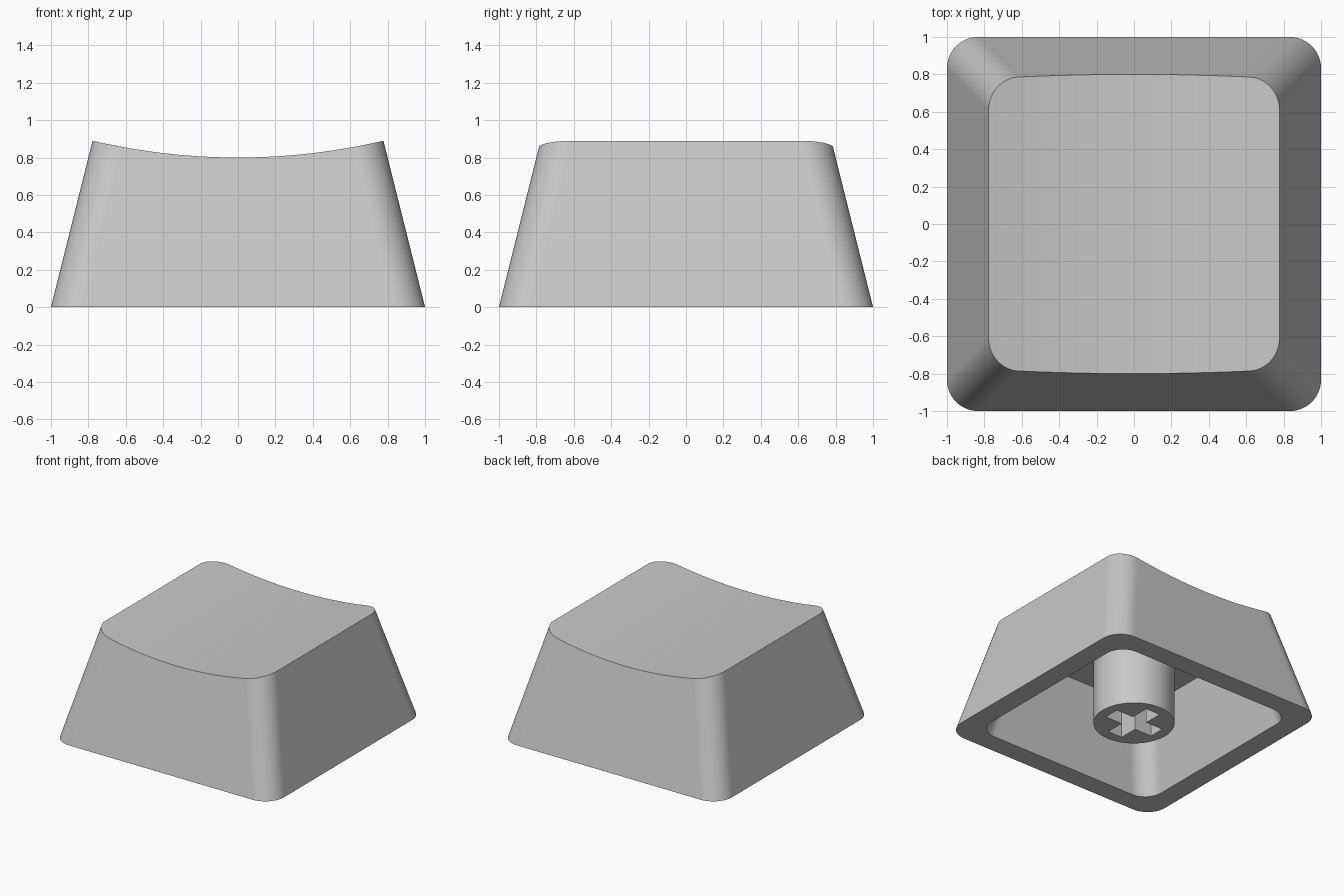
import bpy, bmesh
from math import sin, cos, pi, sqrt

TAPER = 0.25        # inward lean of all walls per unit of height
DISH_LOW = 0.80     # lowest height of the scooped top
DISH_R = 3.42       # radius of the scoop
CEILING = 0.667     # height of the hollow inside
ARC, SPAN = 12, 24  # segments per corner and per straight front edge

cube = bpy.data.objects.get("Cube")
if cube:
    bpy.data.objects.remove(cube, do_unlink=True)

grey = bpy.data.materials.new("light_grey_plastic")
grey.use_nodes = True
grey.diffuse_color = (0.58, 0.58, 0.58, 1)
bsdf = next(n for n in grey.node_tree.nodes if n.type == 'BSDF_PRINCIPLED')
bsdf.inputs["Base Color"].default_value = grey.diffuse_color
bsdf.inputs["Roughness"].default_value = 0.6


def finish(bm, name):
    """Turn a bmesh into a smooth object with sharp edges kept."""
    bmesh.ops.recalc_face_normals(bm, faces=bm.faces)
    mesh = bpy.data.meshes.new(name)
    bm.to_mesh(mesh)
    bm.free()
    mesh.materials.append(grey)
    obj = bpy.data.objects.new(name, mesh)
    bpy.context.collection.objects.link(obj)
    bpy.ops.object.select_all(action='DESELECT')
    obj.select_set(True)
    bpy.context.view_layer.objects.active = obj
    bpy.ops.object.shade_smooth_by_angle(angle=pi / 6)
    weighted = obj.modifiers.new("even_shading", 'WEIGHTED_NORMAL')
    weighted.keep_sharp = True
    return obj


def flat(height):
    return lambda x: height


def dish(x):
    return DISH_LOW + DISH_R - sqrt(DISH_R ** 2 - x * x)


def ring_points(half, r, height):
    """Rounded square, leaning inward, whose height may vary with x."""
    # Each step is (corner centre factor, direction angle)
    steps = [(-1, pi + pi / 2 * i / ARC) for i in range(ARC + 1)]
    steps += [(2 * i / SPAN - 1, 1.5 * pi) for i in range(1, SPAN)]
    steps += [(1, 1.5 * pi + pi / 2 * i / ARC) for i in range(ARC + 1)]
    front = []
    for t, a in steps:
        z = height(0)
        for _ in range(12):
            c = half - TAPER * z - r
            x, y = t * c + r * cos(a), -c + r * sin(a)
            z = height(x)
        front.append((x, y, z))
    back = [(x, -y, z) for x, y, z in reversed(front)]
    return front + back


def bridge(bm, a, b):
    for i in range(len(a)):
        j = (i + 1) % len(a)
        bm.faces.new((a[i], a[j], b[j], b[i]))


def cover(bm, ring):
    """Close a ring with strips running front to back."""
    n = len(ring)
    for i in range(n // 2 - 1):
        bm.faces.new((ring[i], ring[i + 1], ring[n - 2 - i], ring[n - 1 - i]))


# Hollow cap: scooped top, outer walls, bottom rim, inner walls, ceiling
bm = bmesh.new()
rings = [[bm.verts.new(p) for p in ring_points(*spec)] for spec in (
    (1.0, 0.167, dish),
    (1.0, 0.167, flat(0)),
    (0.833, 0.155, flat(0)),
    (0.833, 0.155, flat(CEILING)),
)]
for upper, lower in zip(rings, rings[1:]):
    bridge(bm, upper, lower)
cover(bm, rings[0])
cover(bm, rings[-1])
finish(bm, "hollow_cap")

# Round stem under the ceiling with a cross-shaped socket
STEM_R, ARM, SLOT = 0.306, 0.222, 0.065
circle = [(STEM_R * cos(2 * pi * i / 64), STEM_R * sin(2 * pi * i / 64))
          for i in range(64)]
cross = []
for k in range(4):
    c, s = round(cos(k * pi / 2)), round(sin(k * pi / 2))
    for x, y in ((ARM, -SLOT), (ARM, SLOT), (SLOT, SLOT)):
        cross.append((x * c - y * s, x * s + y * c))

bm = bmesh.new()
edges = []
for outline in (circle, cross):
    verts = [bm.verts.new((x, y, 0)) for x, y in outline]
    edges += [bm.edges.new((verts[i - 1], verts[i])) for i in range(len(verts))]
bmesh.ops.triangle_fill(bm, edges=edges, use_beauty=True)
grown = bmesh.ops.extrude_face_region(bm, geom=bm.faces[:], use_keep_orig=True)
for v in grown["geom"]:
    if isinstance(v, bmesh.types.BMVert):
        v.co.z = CEILING + 0.03
finish(bm, "stem")
